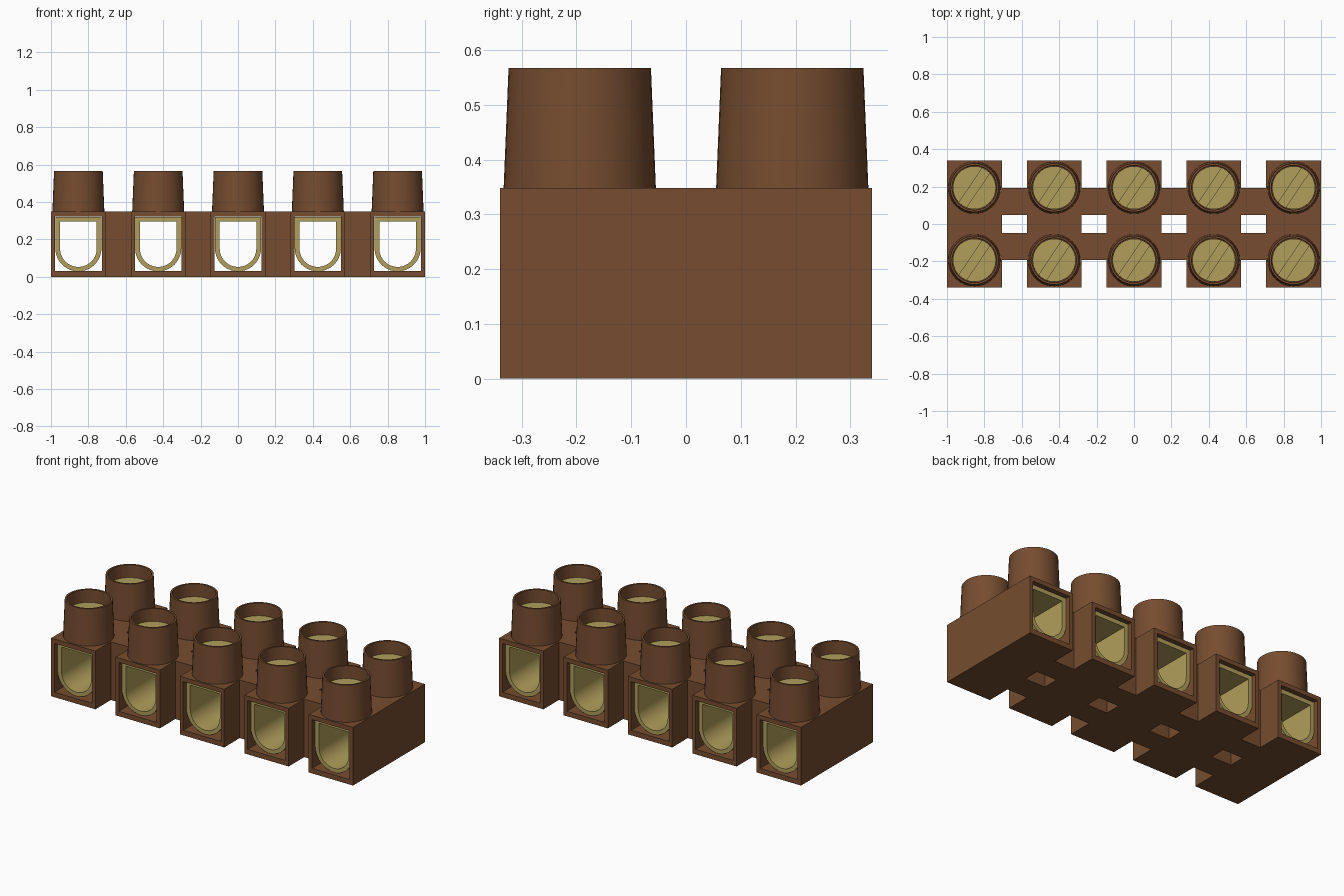
import bpy, bmesh
from math import pi, sin, cos, asin, radians
from mathutils import Matrix

cube = bpy.data.objects.get("Cube")
if cube:
    bpy.data.objects.remove(cube, do_unlink=True)


def material(name, rgb):
    m = bpy.data.materials.new(name)
    m.use_nodes = True
    m.diffuse_color = (*rgb, 1)
    m.node_tree.nodes["Principled BSDF"].inputs["Base Color"].default_value = (*rgb, 1)
    return m


brown = material("brown plastic", (0.18, 0.073, 0.029))
brass = material("brass", (0.44, 0.345, 0.105))


def loft(bm, loops, closed=False):
    """Skin quads between loops of equal length; closed joins last to first, else cap both ends."""
    rings = [[bm.verts.new(p) for p in loop] for loop in loops]
    pairs = list(zip(rings, rings[1:]))
    if closed:
        pairs.append((rings[-1], rings[0]))
    else:
        bm.faces.new(rings[0])
        bm.faces.new(rings[-1])
    n = len(rings[0])
    for a, b in pairs:
        for i in range(n):
            j = (i + 1) % n
            bm.faces.new((a[i], a[j], b[j], b[i]))


def make_mesh(name, mat, bm, smooth=False):
    bmesh.ops.recalc_face_normals(bm, faces=bm.faces)
    me = bpy.data.meshes.new(name)
    bm.to_mesh(me)
    bm.free()
    me.materials.append(mat)
    return me


def place(name, me, x, y=0, z=0, smooth=False):
    ob = bpy.data.objects.new(name, me)
    ob.location = (x, y, z)
    bpy.context.collection.objects.link(ob)
    if smooth:
        bpy.ops.object.select_all(action='DESELECT')
        ob.select_set(True)
        bpy.context.view_layer.objects.active = ob
        bpy.ops.object.shade_smooth_by_angle(angle=radians(35))
    return ob


def sleeve(bm, outer, inner, half):
    """Hollow prism along y from two xz outlines."""
    at = lambda pts, y: [(x, y, z) for x, z in pts]
    loft(bm, [at(outer, -half), at(outer, half), at(inner, half), at(inner, -half)], True)


def rect(hw, z0, z1):
    return [(-hw, z0), (hw, z0), (hw, z1), (-hw, z1)]


def u_shape(r, zc, top, n=20):
    arc = [(r * cos(pi + pi * i / n), zc + r * sin(pi + pi * i / n)) for i in range(n + 1)]
    return arc + [(r, top), (-r, top)]


def circle(r, z, n=40):
    return [(r * cos(2 * pi * i / n), r * sin(2 * pi * i / n), z) for i in range(n)]


TOP, PITCH, HALF, TOWER_Y = 0.348, 0.4267, 0.1467, 0.194

# Housing: square block with a rectangular tunnel
bm = bmesh.new()
sleeve(bm, rect(HALF, 0, TOP), rect(0.125, 0.03, 0.322), 0.34)
housing = make_mesh("housing", brown, bm)

# Metal sleeve with a rounded floor
bm = bmesh.new()
sleeve(bm, u_shape(0.1235, 0.153, 0.321), u_shape(0.098, 0.151, 0.296), 0.312)
clamp = make_mesh("clamp_sleeve", brass, bm)

# Tapered hollow screw tower
bm = bmesh.new()
loft(bm, [circle(0.139, TOP), circle(0.13, 0.567), circle(0.119, 0.567), circle(0.117, TOP)], True)
tower = make_mesh("screw_tower", brown, bm)

# Slotted screw: a round base with two raised segments beside the slot
R, SLOT, HEAD = 0.115, 0.024, 0.492
bm = bmesh.new()
loft(bm, [circle(R, 0.325), circle(R, HEAD - 0.03)])
a = asin(SLOT / R)
for side in (0, pi):
    angles = [side + a + (pi - 2 * a) * i / 18 for i in range(19)]
    loft(bm, [[(R * cos(t), R * sin(t), z) for t in angles] for z in (HEAD - 0.03, HEAD)])
bmesh.ops.rotate(bm, verts=bm.verts, matrix=Matrix.Rotation(radians(56), 3, 'Z'))
screw = make_mesh("screw", brass, bm)

# Bridge between neighbouring housings
bm = bmesh.new()
bmesh.ops.create_cube(bm, size=1)
bmesh.ops.scale(bm, verts=bm.verts, vec=(PITCH - 2 * HALF, 0.145, TOP))
bridge = make_mesh("bridge", brown, bm)

for k in range(5):
    x = (k - 2) * PITCH
    place(f"housing_{k + 1}", housing, x)
    place(f"clamp_sleeve_{k + 1}", clamp, x, smooth=(k == 0))
    for side, s in (("front", -1), ("back", 1)):
        first = k == 0 and s < 0
        place(f"{side}_screw_tower_{k + 1}", tower, x, s * TOWER_Y, smooth=first)
        place(f"{side}_screw_{k + 1}", screw, x, s * TOWER_Y, smooth=first)
        if k < 4:
            place(f"{side}_bridge_{k + 1}", bridge, x + PITCH / 2, s * 0.1205, TOP / 2)
